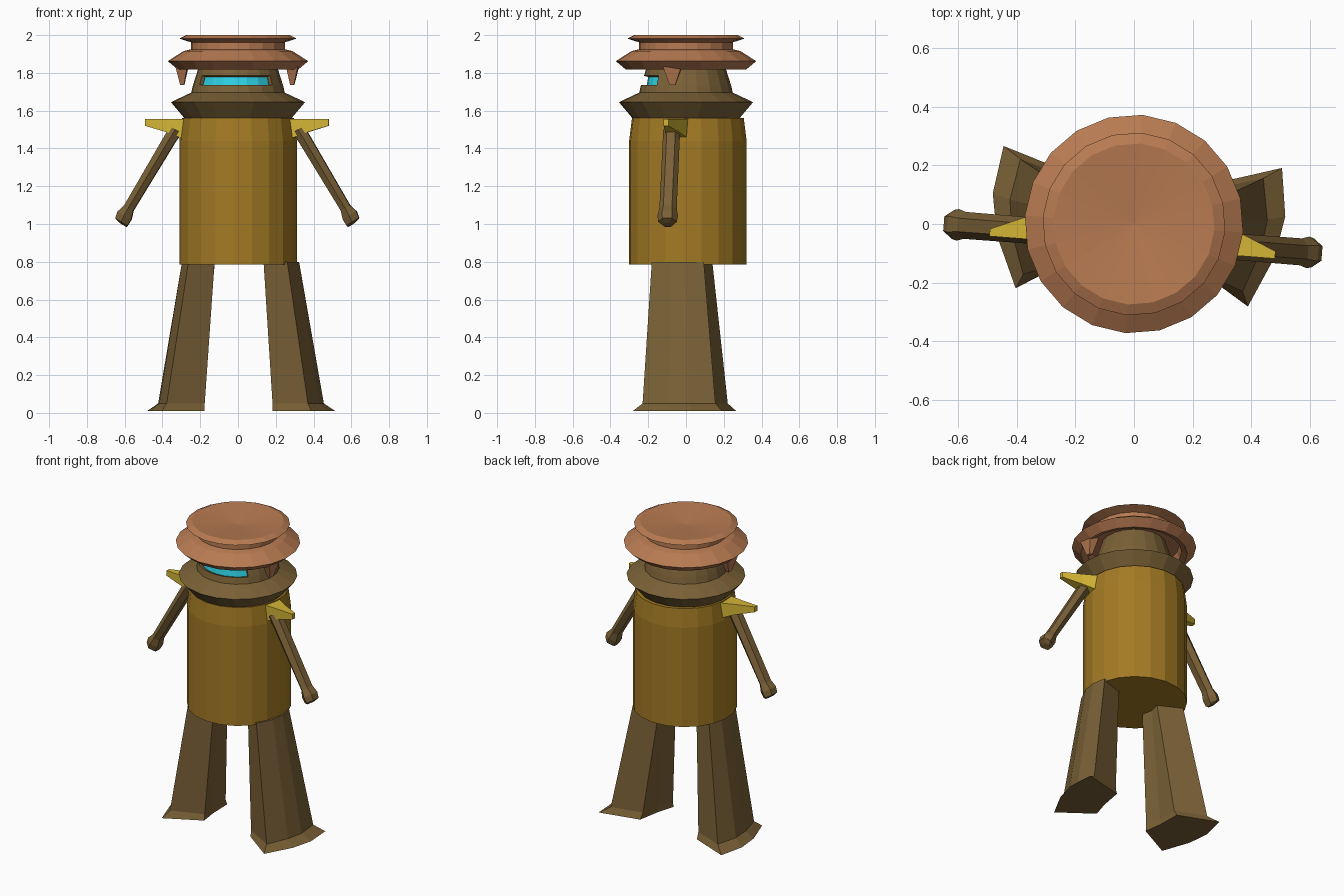
import bpy, bmesh, math
from mathutils import Matrix, Vector

if "Cube" in bpy.data.objects:
    bpy.data.objects.remove(bpy.data.objects["Cube"])

TURN = Matrix.Rotation(math.radians(-4.5), 4, 'Z')  # whole figure is turned slightly
SIDES = 20


def material(name, rgb):
    lin = [c / 12.92 if c <= 0.04045 else ((c + 0.055) / 1.055) ** 2.4 for c in rgb]
    m = bpy.data.materials.new(name)
    m.diffuse_color = (*lin, 1)
    m.use_nodes = True
    m.node_tree.nodes["Principled BSDF"].inputs["Base Color"].default_value = m.diffuse_color
    return m


GOLD = material("dark gold", (0.64, 0.48, 0.14))
BROWN = material("olive brown", (0.48, 0.38, 0.215))
COPPER = material("copper", (0.72, 0.48, 0.32))
YELLOW = material("yellow", (0.83, 0.71, 0.21))
CYAN = material("cyan", (0.18, 0.83, 0.90))


def loft(name, rings, mat, cap=True, drop=None):
    """Skin a list of equal-length point rings; drop(centre) removes faces."""
    bm = bmesh.new()
    vs = [[bm.verts.new(p) for p in r] for r in rings]
    n = len(rings[0])
    for a, b in zip(vs, vs[1:]):
        for i in range(n):
            j = (i + 1) % n
            bm.faces.new((a[i], a[j], b[j], b[i]))
    if cap:
        bm.faces.new(vs[0])
        bm.faces.new(vs[-1])
    bmesh.ops.recalc_face_normals(bm, faces=bm.faces)
    if drop:
        gone = [f for f in bm.faces if drop(f.calc_center_median())]
        bmesh.ops.delete(bm, geom=gone, context='FACES')
    bm.transform(TURN)
    me = bpy.data.meshes.new(name)
    bm.to_mesh(me)
    bm.free()
    me.materials.append(mat)
    ob = bpy.data.objects.new(name, me)
    bpy.context.collection.objects.link(ob)
    return ob


def lathe(name, profile, mat, y=0.0, **kw):
    rings = []
    for r, z in profile:
        rings.append([(r * math.cos(2 * math.pi * i / SIDES),
                       y + r * math.sin(2 * math.pi * i / SIDES), z) for i in range(SIDES)])
    return loft(name, rings, mat, **kw)


# Barrel body
lathe("body", [(0.312, 0.785), (0.312, 1.44), (0.297, 1.56)], GOLD, y=0.01)

# Flared collar
lathe("collar", [(0.28, 1.555), (0.356, 1.645), (0.25, 1.695)], BROWN)


# Head with an open slit at the front, visor set behind it
def in_slit(c):
    return 1.74 < c.z < 1.78 and math.atan2(abs(c.x), -c.y) < math.radians(54)


head = lathe("head", [(0.25, 1.69), (0.239, 1.735), (0.223, 1.785), (0.195, 1.875)],
             BROWN, cap=False, drop=in_slit)
solid = head.modifiers.new("wall", 'SOLIDIFY')
solid.thickness = 0.02
solid.offset = -1
lathe("visor", [(0.212, 1.715), (0.196, 1.805)], CYAN)

# Hat: hollow brim, neck and dished top
lathe("hat", [(0.02, 1.875), (0.27, 1.875), (0.285, 1.83), (0.32, 1.818), (0.373, 1.862),
              (0.29, 1.915), (0.25, 1.925), (0.25, 1.962), (0.312, 1.982), (0.275, 2.0),
              (0.002, 1.975)], COPPER)


def box_ring(x0, x1, y0, y1, z):
    return [(x0, y0, z), (x1, y0, z), (x1, y1, z), (x0, y1, z)]


# Leg outlines: four outer points then three inner points, at hip, ankle and sole
LEG = [
    (0.80, [(0.262, -0.16), (0.305, -0.055), (0.31, 0.03), (0.287, 0.118),
            (0.139, 0.056), (0.15, -0.015), (0.13, -0.08)]),
    (0.05, [(0.375, -0.20), (0.425, -0.06), (0.44, 0.05), (0.415, 0.19),
            (0.215, 0.13), (0.205, 0.0), (0.18, -0.11)]),
    (0.01, [(0.397, -0.25), (0.475, -0.075), (0.50, 0.066), (0.476, 0.23),
            (0.22, 0.15), (0.205, 0.0), (0.18, -0.115)]),
]

# Arm stations: centre x, centre z, half thickness, half depth
ARM = [(0.325, 1.50, 0.035, 0.045), (0.36, 1.445, 0.033, 0.045), (0.575, 1.085, 0.028, 0.046),
       (0.598, 1.045, 0.042, 0.054), (0.614, 1.012, 0.038, 0.05), (0.606, 0.995, 0.022, 0.028)]
axis = Vector((0.25, 0, -0.42)).normalized()
across = Vector((-axis.z, 0, axis.x))

for side, s in (("left", -1), ("right", 1)):
    def flip(rings):
        return [[(s * p[0], p[1], p[2]) for p in r] for r in rings]

    # Leg with flared foot
    rings = [[(x + s * 0.012, y, z) for x, y in pts] for z, pts in LEG]
    loft(side + "_leg", flip(rings), BROWN)

    # Six-sided arm with a blunt hand
    rings = []
    for x, z, t, d in ARM:
        ring = []
        for k in range(6):
            a = math.radians(60 * k + 30)
            p = Vector((x, -0.05, z)) + across * (t * math.cos(a) / 0.87)
            p.y += d * math.sin(a)
            ring.append(tuple(p))
        rings.append(ring)
    loft(side + "_arm", flip(rings), BROWN)

    # Shoulder spike, tapering outwards
    rings = [[(x, y0, z0), (x, y1, z0), (x, y1, z1), (x, y0, z1)]
             for x, y0, y1, z0, z1 in ((0.27, -0.085, 0.045, 1.445, 1.555),
                                       (0.37, -0.08, -0.005, 1.485, 1.555),
                                       (0.488, -0.08, -0.055, 1.52, 1.555))]
    loft(side + "_shoulder_spike", flip(rings), YELLOW)

    # Fang hanging from the hat brim
    rings = [box_ring(0.262, 0.325, -0.098, 0.002, 1.835),
             box_ring(0.282, 0.302, -0.064, -0.034, 1.735)]
    loft(side + "_fang", flip(rings), COPPER)
